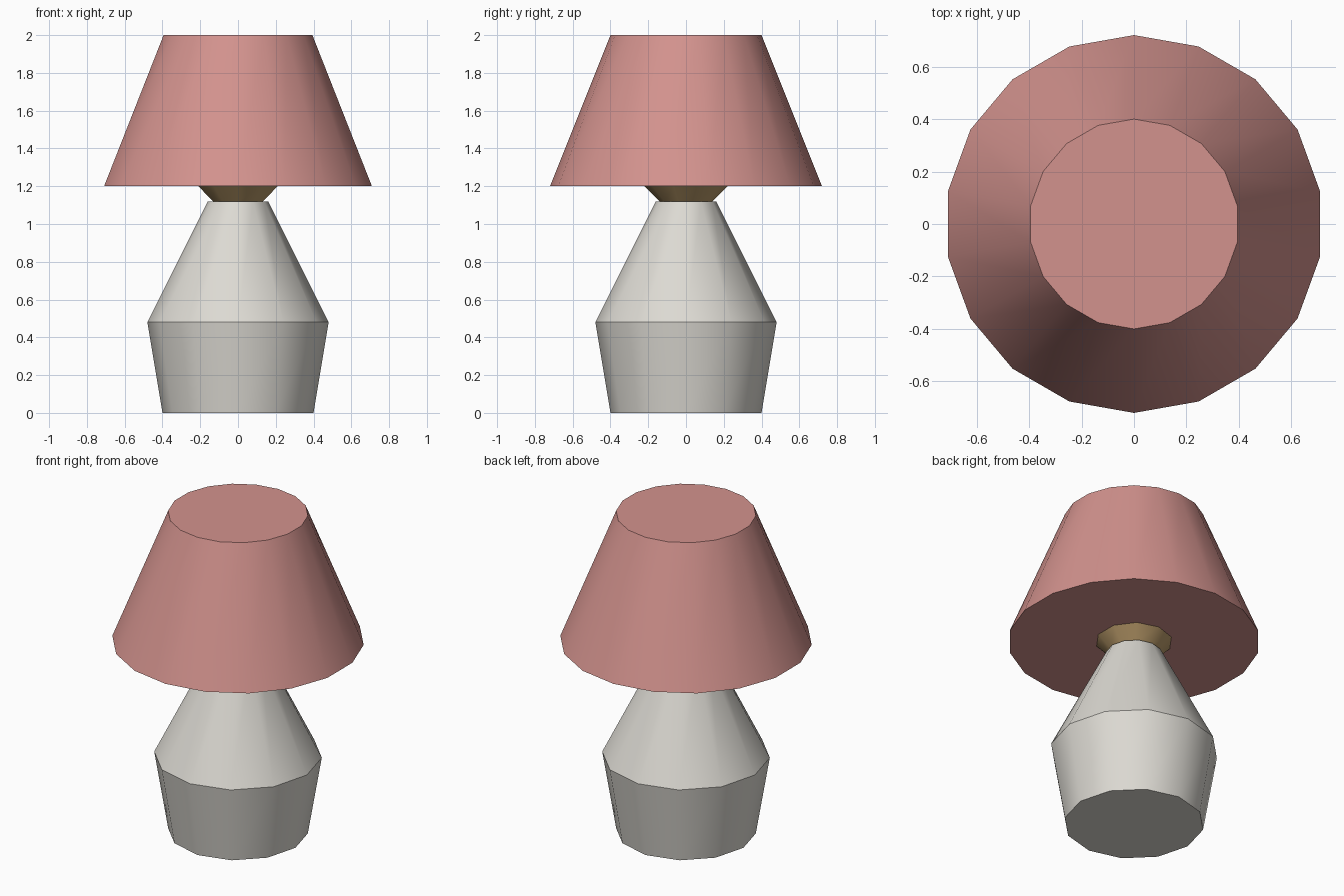
import bpy, bmesh, math

cube = bpy.data.objects.get("Cube")
if cube:
    bpy.data.objects.remove(cube, do_unlink=True)


def material(name, rgb):
    mat = bpy.data.materials.new(name)
    mat.use_nodes = True
    color = (*rgb, 1.0)
    mat.diffuse_color = color
    bsdf = mat.node_tree.nodes["Principled BSDF"]
    bsdf.inputs["Base Color"].default_value = color
    bsdf.inputs["Roughness"].default_value = 0.8
    return mat


def lathe(name, profile, sides, mat):
    """Closed solid of revolution from (radius, z) rings, with a corner on +y."""
    bm = bmesh.new()
    rings = []
    for r, z in profile:
        angles = [math.pi / 2 + math.tau * i / sides for i in range(sides)]
        rings.append([bm.verts.new((r * math.cos(a), r * math.sin(a), z)) for a in angles])
    for low, high in zip(rings, rings[1:]):
        for i in range(sides):
            j = (i + 1) % sides
            bm.faces.new((low[i], low[j], high[j], high[i]))
    bm.faces.new(rings[0][::-1])
    bm.faces.new(rings[-1])
    bmesh.ops.recalc_face_normals(bm, faces=bm.faces)
    mesh = bpy.data.meshes.new(name)
    bm.to_mesh(mesh)
    bm.free()
    mesh.materials.append(mat)
    obj = bpy.data.objects.new(name, mesh)
    bpy.context.collection.objects.link(obj)
    # Smooth around the sides, crisp at the rims
    bpy.ops.object.select_all(action='DESELECT')
    obj.select_set(True)
    bpy.context.view_layer.objects.active = obj
    bpy.ops.object.shade_smooth_by_angle(angle=math.radians(30))
    return obj


ceramic = material("warm white ceramic", (0.72, 0.70, 0.65))
brass = material("brass", (0.48, 0.32, 0.14))
fabric = material("dusty pink fabric", (0.65, 0.29, 0.27))

# Tapered body with a sharp shoulder
lathe("lamp_body", [(0.40, 0.0), (0.48, 0.48), (0.16, 1.12)], 12, ceramic)
# Flared collar between body and shade
lathe("collar", [(0.14, 1.12), (0.22, 1.20)], 10, brass)
# Closed conical shade
lathe("lamp_shade", [(0.72, 1.20), (0.40, 2.0)], 18, fabric)
